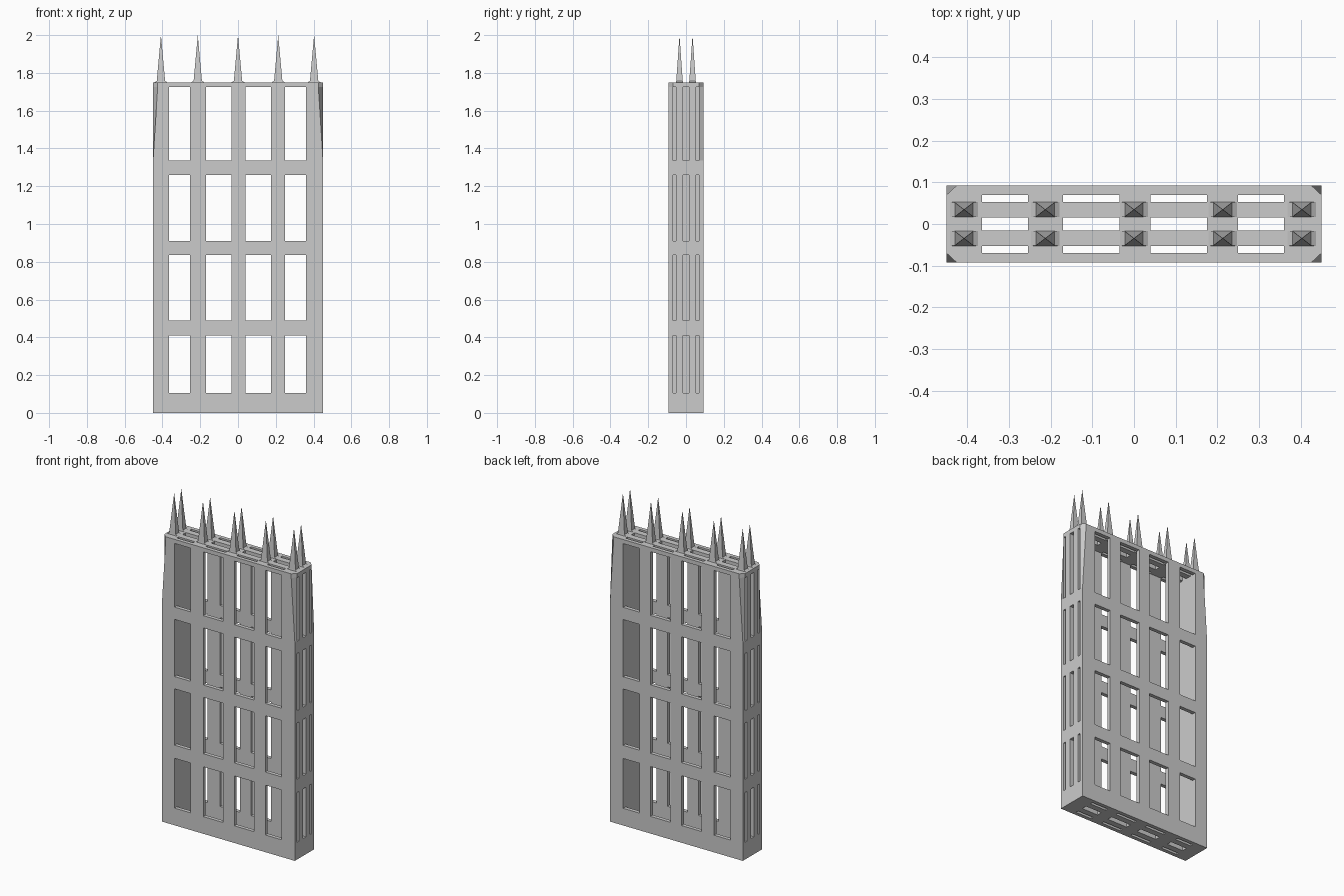
import bpy, bmesh
from mathutils import Vector

if "Cube" in bpy.data.objects:
    bpy.data.objects.remove(bpy.data.objects["Cube"])

# Break lines of the lattice: bars and openings alternate
XS = [-.45, -.365, -.255, -.17, -.035, .04, .175, .25, .36, .45]
YS = [-.093, -.07, -.053, -.016, .016, .053, .07, .093]
ZS = [0, .105, .41, .49, .835, .91, 1.26, 1.335, 1.725, 1.75]


def finish(name, bm):
    bmesh.ops.recalc_face_normals(bm, faces=bm.faces)
    me = bpy.data.meshes.new(name)
    bm.to_mesh(me)
    bm.free()
    ob = bpy.data.objects.new(name, me)
    bpy.context.collection.objects.link(ob)
    return ob


def lattice(name, us, vs, place, depth, is_hole):
    """Flat grid with openings, extruded by the depth vector."""
    bm = bmesh.new()
    grid = [[bm.verts.new(place(u, v)) for v in vs] for u in us]
    for i in range(len(us) - 1):
        for j in range(len(vs) - 1):
            if not is_hole(i, j):
                bm.faces.new((grid[i][j], grid[i + 1][j],
                              grid[i + 1][j + 1], grid[i][j + 1]))
    loose = [v for v in bm.verts if not v.link_faces]
    bmesh.ops.delete(bm, geom=loose, context='VERTS')
    ext = bmesh.ops.extrude_face_region(bm, geom=bm.faces[:], use_keep_orig=True)
    bmesh.ops.translate(bm, vec=Vector(depth),
                        verts=[g for g in ext['geom'] if isinstance(g, bmesh.types.BMVert)])
    # Top outer corners lean inwards
    for v in bm.verts:
        if abs(v.co.x) > .44 and abs(v.co.y) > .09 and v.co.z > 1.7:
            v.co.x *= .945
    return finish(name, bm)


def box(name, lo, hi):
    bm = bmesh.new()
    bmesh.ops.create_cube(bm, size=1)
    for v in bm.verts:
        v.co = [lo[k] if v.co[k] < 0 else hi[k] for k in range(3)]
    return finish(name, bm)


def spike(name, x, y):
    """Four-sided spire with a low flared foot."""
    bm = bmesh.new()
    rings = []
    for hx, hy, z in [(.037, .0185, 1.748), (.022, .017, 1.758)]:
        rings.append([bm.verts.new((x + a * hx, y + b * hy, z))
                      for a, b in [(-1, -1), (1, -1), (1, 1), (-1, 1)]])
    tip = bm.verts.new((x, y, 2.0))
    bm.faces.new(rings[0])
    for k in range(4):
        n = (k + 1) % 4
        bm.faces.new((rings[0][k], rings[0][n], rings[1][n], rings[1][k]))
        bm.faces.new((rings[1][k], rings[1][n], tip))
    return finish(name, bm)


# Front and back window panels
for name, s in [("front_panel", -1), ("back_panel", 1)]:
    lattice(name, XS, ZS, lambda x, z: (x, s * .093, z), (0, -s * .023, 0),
            lambda i, j: i % 2 and j % 2)

# Slotted end walls with solid cores behind
for name, s in [("left_end", -1), ("right_end", 1)]:
    lattice(name + "_slots", YS[1:-1], ZS, lambda y, z: (s * .45, y, z),
            (-s * .04, 0, 0), lambda i, j: i % 2 == 0 and j % 2)
    a, b = sorted((s * .41, -.365 if s < 0 else .36))
    box(name + "_core", (a, -.07, 0), (b, .07, 1.75))

# Roof and floor with long slots
for name, z, d in [("roof", 1.75, -.025), ("floor", 0, .025)]:
    lattice(name, XS[1:-1], YS[1:-1], lambda x, y: (x, y, z), (0, 0, d),
            lambda i, j: i % 2 == 0 and j % 2 == 0)

# Two rows of spires
for i, x in enumerate([-.408, -.213, 0, .213, .403]):
    for row, y in [("front", -.0345), ("back", .0345)]:
        spike(f"spire_{row}_{i + 1}", x, y)
